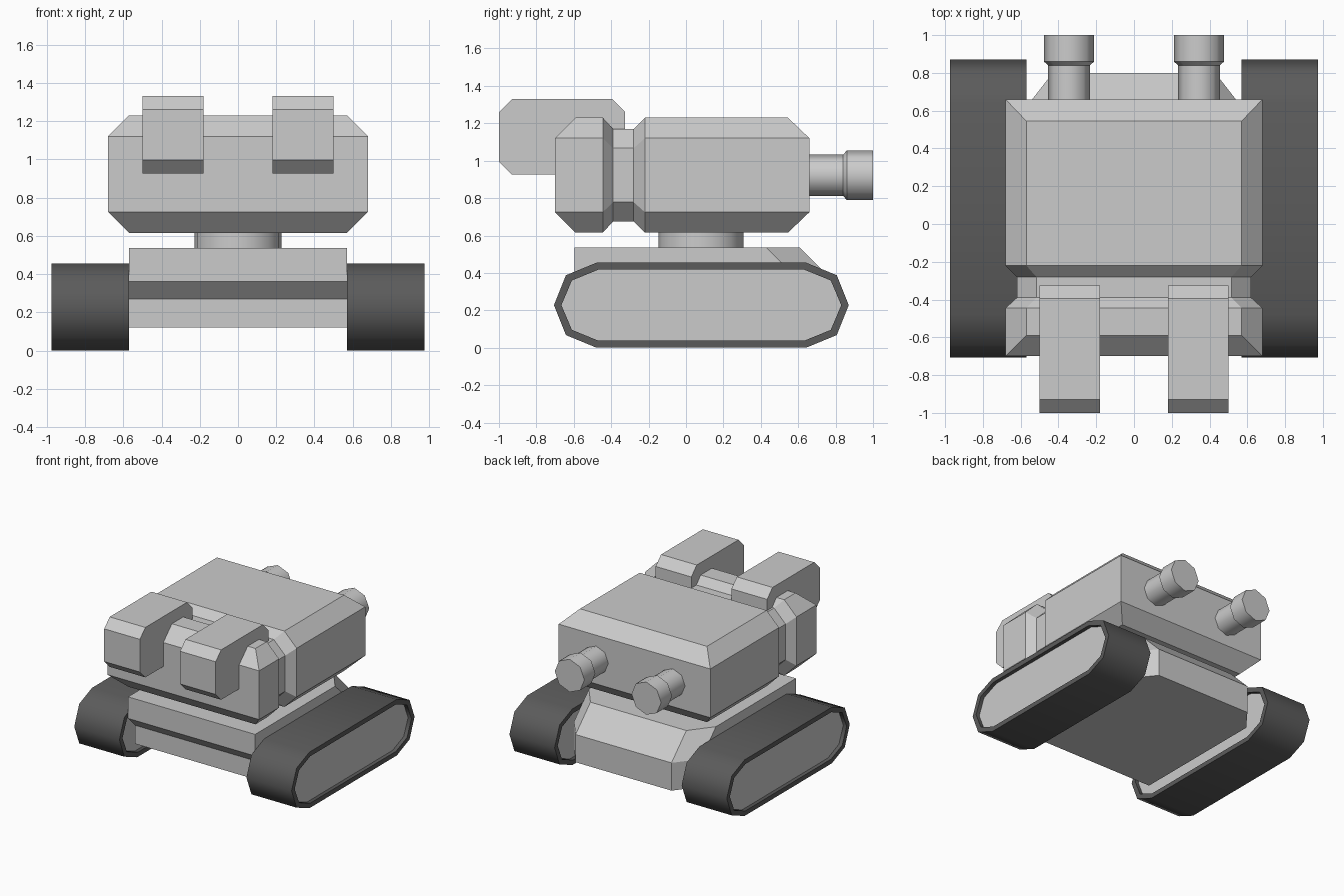
import bpy, bmesh, math
from mathutils import Vector

if "Cube" in bpy.data.objects:
    bpy.data.objects.remove(bpy.data.objects["Cube"])


def material(name, value):
    m = bpy.data.materials.new(name)
    m.diffuse_color = (value, value, value, 1)
    m.use_nodes = True
    m.node_tree.nodes["Principled BSDF"].inputs["Base Color"].default_value = m.diffuse_color
    return m


GREY = material("light grey", 0.6)
DARK = material("dark rubber", 0.105)


def loft(name, rings, mats=(GREY,), smooth=False, cap_mat=0):
    """Skin equal-length rings and cap both ends; ring edges stay sharp."""
    bm = bmesh.new()
    vs = [[bm.verts.new(p) for p in r] for r in rings]
    n = len(vs[0])
    for a, b in zip(vs, vs[1:]):
        for i in range(n):
            f = bm.faces.new((a[i], a[(i + 1) % n], b[(i + 1) % n], b[i]))
            f.smooth = smooth
    for r in (vs[0], vs[-1]):
        bm.faces.new(r).material_index = cap_mat
    for r in vs:
        for i in range(n):
            bm.edges.get((r[i], r[(i + 1) % n])).smooth = False
    bmesh.ops.remove_doubles(bm, verts=bm.verts, dist=1e-4)
    bmesh.ops.recalc_face_normals(bm, faces=bm.faces)
    me = bpy.data.meshes.new(name)
    bm.to_mesh(me)
    bm.free()
    for m in mats:
        me.materials.append(m)
    ob = bpy.data.objects.new(name, me)
    bpy.context.collection.objects.link(ob)
    return ob


def circle(r, n):
    return [(r * math.cos(2 * math.pi * i / n), r * math.sin(2 * math.pi * i / n))
            for i in range(n)]


# Hull: stacked outlines with a stepped front and a sloped, corner-cut back
def hull_ring(z, front, back):
    return [(-0.57, front, z), (0.57, front, z), (0.57, back - 0.18, z),
            (0.43, back, z), (-0.43, back, z), (-0.57, back - 0.18, z)]


loft("hull", [hull_ring(0.12, -0.505, 0.80), hull_ring(0.27, -0.505, 0.80),
              hull_ring(0.345, -0.58, 0.80), hull_ring(0.36, -0.595, 0.785),
              hull_ring(0.535, -0.595, 0.61)])

# Turret ring between hull and turret
loft("turret_neck", [[(x, y + 0.08, z) for x, y in circle(0.228, 16)]
                     for z in (0.52, 0.63)], smooth=True)


# Turret: bevelled sections along y, with a groove near the front
def turret_ring(y, inset=0.0, bevel=0.11):
    w, lo, hi = 0.68 - inset, 0.615 + inset, 1.23 - inset
    if bevel == 0:  # closed end: only the upright face remains
        lo, hi = 0.725, 1.12
        return [(s * w, y, z) for s, z in
                ((-1, lo), (1, lo), (1, lo), (1, hi), (1, hi), (-1, hi), (-1, hi), (-1, lo))]
    b = bevel
    return [(-w + b, y, lo), (w - b, y, lo), (w, y, lo + b), (w, y, hi - b),
            (w - b, y, hi), (-w + b, y, hi), (-w, y, hi - b), (-w, y, lo + b)]


def turret_end(y):
    w, lo, hi = 0.68, 0.725, 1.12
    return [(-w, y, lo), (w, y, lo), (w, y, hi), (-w, y, hi)]


def turret():
    rings = [turret_ring(-0.59), turret_ring(-0.445),
             turret_ring(-0.39, 0.06, 0.103), turret_ring(-0.28, 0.06, 0.103),
             turret_ring(-0.22), turret_ring(0.545)]
    bm = bmesh.new()
    vs = [[bm.verts.new(p) for p in r] for r in rings]
    for a, b in zip(vs, vs[1:]):
        for i in range(8):
            j = (i + 1) % 8
            bm.faces.new((a[i], a[j], b[j], b[i]))
    # Mitred ends: four bevel strips plus one upright face
    for ring, y in ((vs[0], -0.70), (vs[-1], 0.66)):
        e = [bm.verts.new(p) for p in turret_end(y)]
        bm.faces.new(e)
        bm.faces.new((ring[0], ring[1], e[1], e[0]))
        bm.faces.new((ring[4], ring[5], e[3], e[2]))
        bm.faces.new((ring[2], ring[3], e[2], e[1]))
        bm.faces.new((ring[6], ring[7], e[0], e[3]))
        for i, k in ((1, 1), (3, 2), (5, 3), (7, 0)):
            bm.faces.new((ring[i], ring[(i + 1) % 8], e[k]))
    bmesh.ops.recalc_face_normals(bm, faces=bm.faces)
    me = bpy.data.meshes.new("turret")
    bm.to_mesh(me)
    bm.free()
    me.materials.append(GREY)
    bpy.context.collection.objects.link(bpy.data.objects.new("turret", me))


turret()

# Track outlines in the y-z plane: upper-right quarter mirrored round the centre
CY, CZ = 0.082, 0.2275


def track_outline(quarter):
    (a, _), (b, c), (d, e) = quarter
    pts = [(a, 0), (b, c), (d, e), (-d, e), (-b, c),
           (-a, 0), (-b, -c), (-d, -e), (d, -e), (b, -c)]
    return [(CY + y, CZ + z) for y, z in pts]


OUTER = track_outline([(0.788, 0), (0.724, 0.16), (0.56, 0.2275)])
INNER = track_outline([(0.748, 0), (0.692, 0.132), (0.55, 0.19)])

for s, side in ((-1, "left"), (1, "right")):
    # Track: band with rims and a recessed panel on both faces
    loft(side + "_track", [[(s * x, y, z) for y, z in o] for x, o in
                           ((0.60, INNER), (0.57, INNER), (0.57, OUTER),
                            (0.975, OUTER), (0.975, INNER), (0.945, INNER))],
         mats=(DARK, GREY), smooth=True, cap_mat=1)

    # Barrel with a wider muzzle
    loft(side + "_barrel", [[(s * 0.344 + x, y, 0.922 + z) for x, z in circle(r, 8)]
                            for y, r in ((0.64, 0.11), (0.84, 0.11),
                                         (0.86, 0.133), (1.0, 0.133))], smooth=True)

    # Box pod with clipped corners
    pod = [(-1, 0.995), (-0.93, 0.925), (-0.395, 0.925), (-0.325, 0.995),
           (-0.325, 1.26), (-0.395, 1.33), (-0.93, 1.33), (-1, 1.26)]
    loft(side + "_pod", [[(s * x, y, z) for y, z in pod] for x in (0.18, 0.50)])
